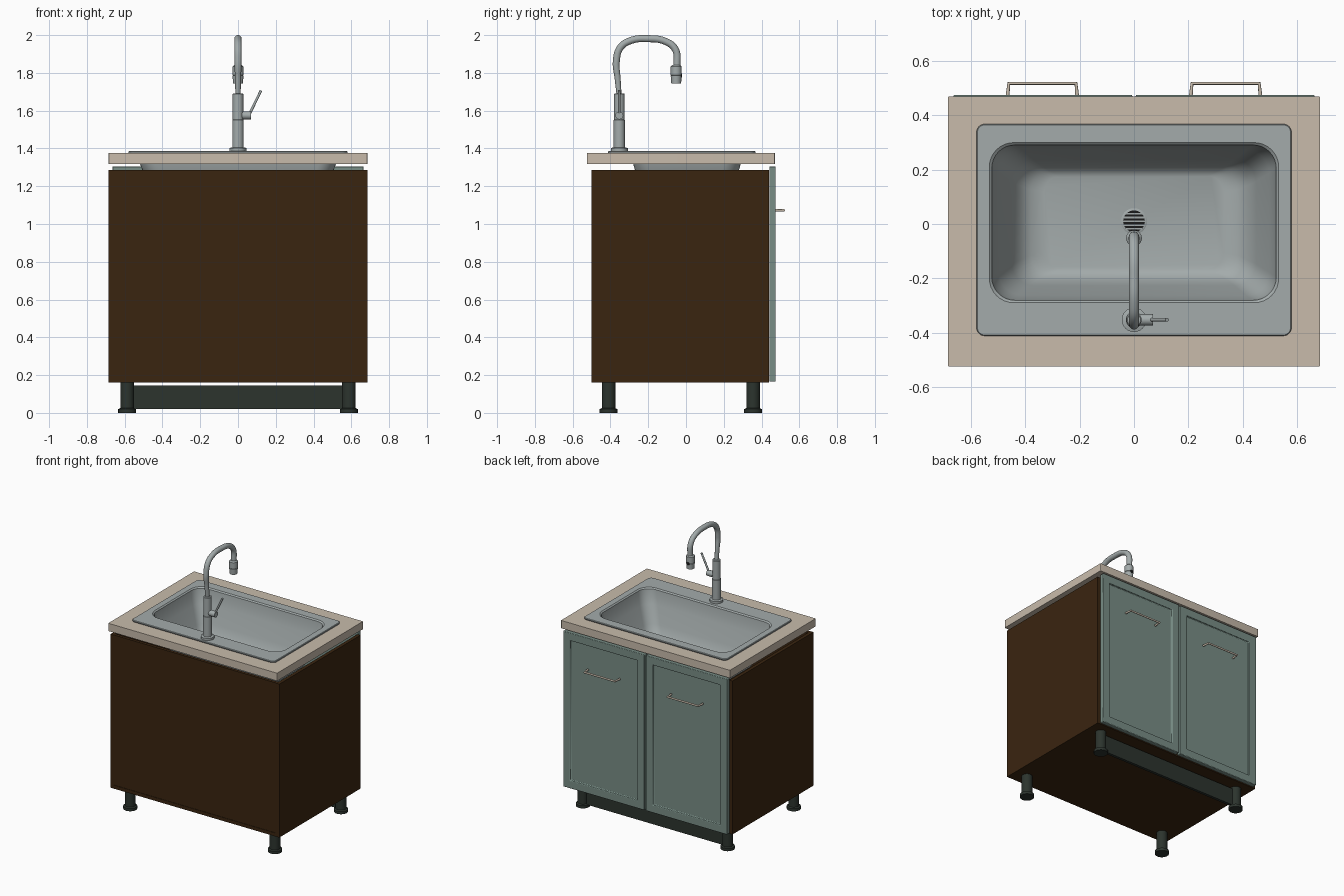
import bpy, bmesh, math
from mathutils import Vector

if "Cube" in bpy.data.objects:
    bpy.data.objects.remove(bpy.data.objects["Cube"], do_unlink=True)


def material(name, rgb):
    m = bpy.data.materials.new(name)
    m.use_nodes = True
    m.diffuse_color = (*rgb, 1)
    m.node_tree.nodes["Principled BSDF"].inputs["Base Color"].default_value = (*rgb, 1)
    return m


WOOD = material("dark_wood", (0.042, 0.018, 0.005))
STONE = material("beige_stone", (0.58, 0.5, 0.41))
SAGE = material("sage_paint", (0.19, 0.27, 0.24))
STEEL = material("brushed_steel", (0.37, 0.41, 0.41))
CHARCOAL = material("charcoal_plastic", (0.025, 0.034, 0.027))
BLACK = material("drain_black", (0.01, 0.01, 0.01))


def smooth(ob):
    bpy.ops.object.select_all(action="DESELECT")
    ob.select_set(True)
    bpy.context.view_layer.objects.active = ob
    bpy.ops.object.shade_smooth_by_angle(angle=math.radians(35))


def finish(name, bm, mat):
    me = bpy.data.meshes.new(name)
    bm.to_mesh(me)
    bm.free()
    ob = bpy.data.objects.new(name, me)
    me.materials.append(mat)
    bpy.context.collection.objects.link(ob)
    return ob


def box_bm(lo, hi):
    bm = bmesh.new()
    bmesh.ops.create_cube(bm, size=1)
    for v in bm.verts:
        v.co = [(a + b) / 2 + c * (b - a) for a, b, c in zip(lo, hi, v.co)]
    return bm


def box(name, lo, hi, mat):
    return finish(name, box_bm(lo, hi), mat)


def loft(name, rings, mat, cap_first=False, cap_last=False, closed=False):
    """Skin rings of equal point count, outer ring first when seen from above."""
    bm = bmesh.new()
    loops = [[bm.verts.new(p) for p in ring] for ring in rings]
    n = len(loops[0])
    pairs = list(zip(loops, loops[1:]))
    if closed:
        pairs.append((loops[-1], loops[0]))
    for a, b in pairs:
        for i in range(n):
            j = (i + 1) % n
            bm.faces.new((a[i], a[j], b[j], b[i]))
    if cap_first:
        bm.faces.new(loops[0][::-1])
    if cap_last:
        bm.faces.new(loops[-1])
    ob = finish(name, bm, mat)
    smooth(ob)
    return ob


def rounded(hx, hy, cy, r, z, steps=8):
    """Counter-clockwise rounded rectangle."""
    pts = []
    for k, (sx, sy) in enumerate(((1, 1), (-1, 1), (-1, -1), (1, -1))):
        for s in range(steps + 1):
            a = (k + s / steps) * math.pi / 2
            pts.append((sx * (hx - r) + r * math.cos(a), cy + sy * (hy - r) + r * math.sin(a), z))
    return pts


def turned(name, x, y, profile, mat, sides=32):
    """Vertical turned part from (radius, height) pairs, bottom first."""
    rings = [[(x + r * math.cos(i * math.tau / sides), y + r * math.sin(i * math.tau / sides), z)
              for i in range(sides)] for r, z in profile]
    return loft(name, rings, mat, True, True)


def tube(name, pts, radius, mat, spline="POLY", radii=None):
    cu = bpy.data.curves.new(name, "CURVE")
    cu.dimensions = "3D"
    cu.bevel_depth = radius
    cu.bevel_resolution = 5
    cu.use_fill_caps = True
    sp = cu.splines.new(spline)
    store = sp.bezier_points if spline == "BEZIER" else sp.points
    store.add(len(pts) - 1)
    for i, (p, co) in enumerate(zip(store, pts)):
        p.co = co if spline == "BEZIER" else (*co, 1)
        p.radius = radii[i] if radii else 1
        if spline == "BEZIER":
            p.handle_left_type = p.handle_right_type = "AUTO"
    ob = bpy.data.objects.new(name, cu)
    cu.materials.append(mat)
    bpy.context.collection.objects.link(ob)
    bpy.ops.object.select_all(action="DESELECT")
    ob.select_set(True)
    bpy.context.view_layer.objects.active = ob
    bpy.ops.object.convert(target="MESH")
    smooth(bpy.context.object)


# Cabinet carcass, open at the top
box("cabinet_bottom", (-0.685, -0.5, 0.16), (0.685, 0.44, 0.185), WOOD)
box("cabinet_back", (-0.66, -0.497, 0.185), (0.66, -0.475, 1.285), WOOD)

for side, s in (("left", 1), ("right", -1)):
    xs = sorted((s * 0.66, s * 0.685))
    box(side + "_cabinet_side", (xs[0], -0.5, 0.185), (xs[1], 0.44, 1.285), WOOD)

    # Framed door with a recessed panel
    xs = sorted((s * 0.006, s * 0.665))
    bm = box_bm((xs[0], 0.441, 0.165), (xs[1], 0.475, 1.305))
    bm.normal_update()
    face = max(bm.faces, key=lambda f: f.normal.y)
    bmesh.ops.inset_individual(bm, faces=[face], thickness=0.08)
    bmesh.ops.inset_individual(bm, faces=[face], thickness=0.003, depth=-0.013)
    door = finish(side + "_door", bm, SAGE)
    bev = door.modifiers.new("soft_edges", "BEVEL")
    bev.width = 0.004
    bev.segments = 2
    smooth(door)

    # Bar handle
    tube(side + "_door_handle", [(s * x, y, 1.072) for x, y in
         ((0.209, 0.47), (0.214, 0.518), (0.461, 0.518), (0.466, 0.47))], 0.007, STONE)

    # Legs with round feet
    for end, y in (("back", -0.41), ("door", 0.355)):
        turned(f"{side}_{end}_leg", s * 0.587, y,
               [(0.047, 0), (0.047, 0.02), (0.036, 0.025), (0.036, 0.16)], CHARCOAL, 24)

box("plinth", (-0.587, 0.345, 0.02), (0.587, 0.365, 0.145), CHARCOAL)

# Countertop with a sink cut-out
top, cy = (0.685, 0.4975, -0.0275, 0.004), 0.005
hole = (0.545, 0.306, cy, 0.09)
loft("countertop", [rounded(*top, 1.318), rounded(*top, 1.375),
                    rounded(*hole, 1.375), rounded(*hole, 1.318)], STONE, closed=True)

# Sink: flat rim, then tapering bowl
rim = [(0.58, 0.39, -0.022, 0.03, 1.375), (0.58, 0.39, -0.022, 0.03, 1.383),
       (0.577, 0.387, -0.022, 0.028, 1.386)]
bowl = [(0.533, 0.295, 0.09, 1.386), (0.524, 0.286, 0.085, 1.378), (0.515, 0.28, 0.085, 1.325),
        (0.498, 0.268, 0.085, 1.28), (0.45, 0.232, 0.08, 1.16), (0.42, 0.212, 0.075, 1.1),
        (0.38, 0.19, 0.07, 1.07), (0.33, 0.172, 0.06, 1.06)]
sink = loft("sink", [rounded(*r) for r in rim] +
            [rounded(hx, hy, cy, r, z) for hx, hy, r, z in bowl], STEEL, cap_last=True)
shell = sink.modifiers.new("sheet_thickness", "SOLIDIFY")
shell.thickness = 0.006
shell.offset = -1

# Drain with slats
turned("drain_ring", 0, 0.01, [(0.048, 1.05), (0.048, 1.064), (0.044, 1.066)], STEEL)
turned("drain_opening", 0, 0.01, [(0.04, 1.062), (0.04, 1.067)], BLACK)
for i in range(-2, 3):
    d = i * 0.014
    w = math.sqrt(0.041 ** 2 - d * d)
    box(f"drain_slat_{i + 3}", (-w, 0.007 + d, 1.064), (w, 0.013 + d, 1.07), STEEL)

# Faucet body and gooseneck
fy = -0.353
turned("faucet_body", 0, fy, [(0.045, 1.384), (0.045, 1.402), (0.03, 1.406), (0.03, 1.55),
                              (0.028, 1.552), (0.028, 1.688), (0.024, 1.692)], STEEL)
neck = [(fy, 1.67), (-0.362, 1.77), (-0.369, 1.86), (-0.347, 1.935), (-0.29, 1.972),
        (-0.2, 1.981), (-0.11, 1.967), (-0.057, 1.925), (-0.047, 1.83)]
tube("faucet_neck", [(0, y, z) for y, z in neck], 0.019, STEEL, "BEZIER",
     [0.7, 0.85] + [1] * 7)

# Spray head with button
hy = -0.052
turned("spray_head", 0, hy, [(0.02, 1.755), (0.02, 1.745), (0.026, 1.744), (0.029, 1.785),
                             (0.027, 1.787), (0.029, 1.789), (0.029, 1.834), (0.02, 1.842)], STEEL)
tube("spray_button", [(0, hy + 0.024, 1.785), (0, hy + 0.031, 1.785)], 0.011, BLACK)

# Side lever
tube("lever_pivot", [(0.02, fy, 1.575), (0.07, fy, 1.575)], 0.021, STEEL)
tube("lever", [(0.06, fy, 1.58), (0.122, fy, 1.707)], 0.007, STEEL)
